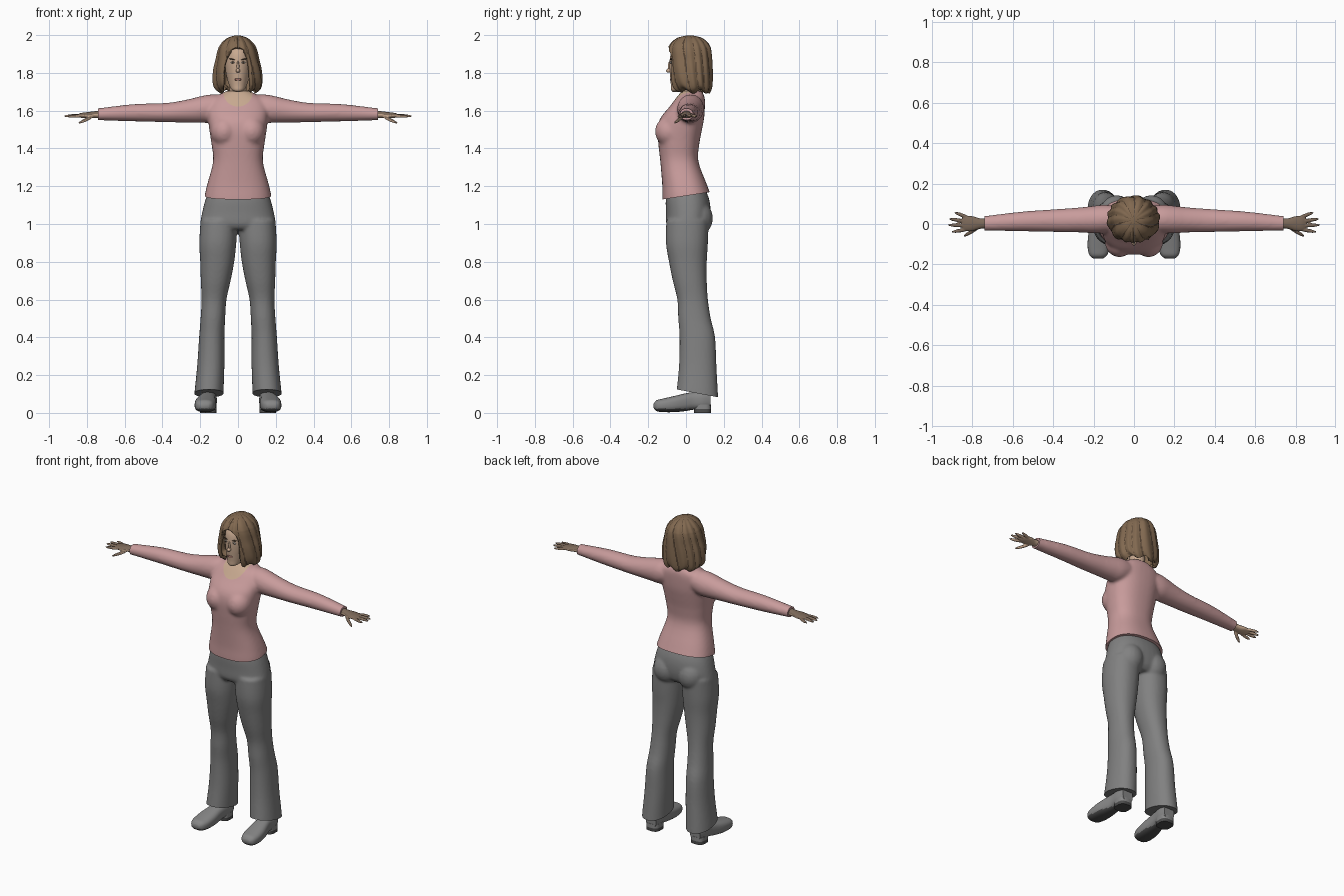
import bpy, bmesh, math
from mathutils import Vector, Matrix

cube = bpy.data.objects.get("Cube")
if cube:
    bpy.data.objects.remove(cube, do_unlink=True)


def material(name, r, g, b):
    m = bpy.data.materials.new(name)
    m.use_nodes = True
    m.diffuse_color = (r, g, b, 1)
    for node in m.node_tree.nodes:
        if node.type == 'BSDF_PRINCIPLED':
            node.inputs["Base Color"].default_value = (r, g, b, 1)
            node.inputs["Roughness"].default_value = 0.8
    return m


PINK = material("sweater pink", .58, .33, .33)
GREY = material("trouser grey", .22, .22, .22)
SHOE = material("shoe grey", .24, .24, .24)
SOLE = material("sole dark grey", .07, .07, .07)
HAIR = material("hair brown", .22, .14, .08)
DARK = material("dark brown", .08, .05, .03)
SKIN = material("skin", .58, .40, .28)
TAN = material("hand back tan", .20, .14, .10)
WHITE = material("eye white", .65, .62, .58)
LIP = material("lip", .36, .17, .14)


def spline(rows, steps=4):
    """Catmull-Rom interpolation through the rows."""
    out = []
    for i in range(len(rows) - 1):
        a, b, c, d = (rows[max(0, min(len(rows) - 1, i + k))] for k in (-1, 0, 1, 2))
        for s in range(steps):
            t = s / steps
            out.append([q + .5 * t * (r - p + t * (2*p - 5*q + 4*r - s4 + t * (3*(q - r) + s4 - p)))
                        for p, q, r, s4 in zip(a, b, c, d)])
    return out + [list(rows[-1])]


def loft(bm, rows, axis='z', power=2.0, side=1, n=36):
    """Closed skin over rows of (position, radius a, radius b, centre a, centre b)."""
    rings = []
    for t, ra, rb, ca, cb in spline(rows):
        ring = []
        for k in range(n):
            c, s = math.cos(k * math.tau / n), math.sin(k * math.tau / n)
            a = ca + ra * math.copysign(abs(c) ** (2 / power), c)
            b = cb + rb * math.copysign(abs(s) ** (2 / power), s)
            x, y, z = {'x': (t, a, b), 'y': (a, t, b), 'z': (a, b, t)}[axis]
            ring.append(bm.verts.new((side * x, y, z)))
        rings.append(ring)
    for lo, hi in zip(rings, rings[1:]):
        for k in range(n):
            bm.faces.new((lo[k], lo[(k + 1) % n], hi[(k + 1) % n], hi[k]))
    bm.faces.new(rings[0][::-1])
    bm.faces.new(rings[-1])
    bmesh.ops.recalc_face_normals(bm, faces=bm.faces[:])


def blob(bm, centre, radii, direction=(1, 0, 0)):
    """Ellipsoid whose first radius runs along the direction."""
    turn = Vector(direction).to_track_quat('X', 'Z').to_matrix().to_4x4()
    m = Matrix.Translation(centre) @ turn @ Matrix.Diagonal((*radii, 1))
    bmesh.ops.create_uvsphere(bm, u_segments=20, v_segments=12, radius=1, matrix=m)


def fuse(bm, voxel, rounds):
    """Merge overlapping volumes into one soft skin."""
    me = bpy.data.meshes.new("fuse")
    bm.to_mesh(me)
    ob = bpy.data.objects.new("fuse", me)
    bpy.context.collection.objects.link(ob)
    mod = ob.modifiers.new("fuse", 'REMESH')
    mod.mode, mod.voxel_size = 'VOXEL', voxel
    mod = ob.modifiers.new("soften", 'SMOOTH')
    mod.factor, mod.iterations = .5, rounds
    dg = bpy.context.evaluated_depsgraph_get()
    res = bpy.data.meshes.new_from_object(ob.evaluated_get(dg))
    bpy.data.objects.remove(ob, do_unlink=True)
    bm.clear()
    bm.from_mesh(res)
    bpy.data.meshes.remove(res)
    bpy.data.meshes.remove(me)


def trim(bm, co, no):
    """Cut off everything on the normal side and close the cut."""
    bmesh.ops.bisect_plane(bm, geom=bm.verts[:] + bm.edges[:] + bm.faces[:],
                           plane_co=co, plane_no=no, clear_outer=True)
    bmesh.ops.holes_fill(bm, edges=[e for e in bm.edges if e.is_boundary], sides=0)


def build(name, bm, mats, rule=None):
    bm.normal_update()
    for f in bm.faces:
        f.smooth = True
        f.material_index = int(rule(f)) if rule else 0
    me = bpy.data.meshes.new(name)
    bm.to_mesh(me)
    bm.free()
    me.set_sharp_from_angle(angle=math.radians(50))
    for m in mats:
        me.materials.append(m)
    ob = bpy.data.objects.new(name, me)
    bpy.context.collection.objects.link(ob)
    return ob


# Sweater: torso, bust and both sleeves
bm = bmesh.new()
loft(bm, [(1.08, .178, .13, 0, .008), (1.14, .178, .13, 0, .005), (1.21, .163, .118, 0, -.008),
          (1.33, .132, .101, 0, -.035), (1.42, .14, .108, 0, -.038), (1.5, .152, .118, 0, -.033),
          (1.56, .158, .116, 0, -.02), (1.62, .16, .094, 0, .006), (1.66, .14, .079, 0, .021),
          (1.685, .1, .066, 0, .028), (1.705, .06, .05, 0, .03)], power=2.4)
for s in (1, -1):
    blob(bm, (s * .072, -.085, 1.49), (.074, .08, .08))
    loft(bm, [(.06, .06, .055, .025, 1.625), (.14, .07, .074, .025, 1.612), (.2, .068, .07, .022, 1.606),
              (.27, .062, .061, .02, 1.598), (.38, .057, .051, .017, 1.59), (.55, .049, .046, .013, 1.589),
              (.74, .037, .032, .003, 1.581), (.79, .034, .029, .002, 1.58)], 'x', side=s)
fuse(bm, .009, 8)
trim(bm, (0, -.125, 1.13), (0, .154, -1))
for s in (1, -1):
    trim(bm, (s * .74, 0, 0), (s, 0, 0))
# Scoop neckline cut cleanly into the mesh
planes = []
for k in range(17):
    a = math.pi * (1 + k / 16)
    c, s = math.cos(a), math.sin(a)
    planes.append((Vector((.078 * c, 0, 1.7 + .078 * s)), Vector((c, 0, s))))


def near_neck(f):
    p = f.calc_center_median()
    return p.z > 1.6 and p.y < .035 and abs(p.x) < .1


for co, no in planes:
    faces = [f for f in bm.faces if near_neck(f)]
    geom = set(faces) | {e for f in faces for e in f.edges} | {v for f in faces for v in f.verts}
    bmesh.ops.bisect_plane(bm, geom=list(geom), plane_co=co, plane_no=no)
build("sweater", bm, [PINK, SKIN], lambda f: near_neck(f) and all(
    (f.calc_center_median() - co).dot(no) < 0 for co, no in planes))

# Trousers: hips, seat and flared legs
bm = bmesh.new()
loft(bm, [(1.2, .145, .095, 0, 0), (1.13, .172, .115, 0, .008), (1.06, .19, .118, 0, .012),
          (1.0, .2, .112, 0, .008), (.97, .196, .09, 0, .005)], power=2.3)
for s in (1, -1):
    blob(bm, (s * .085, .055, 1.03), (.085, .088, .095))
    loft(bm, [(1.02, .098, .112, .1, .008), (.9, .098, .111, .107, .005), (.8, .09, .1, .11, .01),
              (.7, .079, .09, .118, .02), (.6, .066, .081, .127, .035), (.5, .065, .086, .133, .045),
              (.4, .067, .094, .139, .06), (.25, .072, .099, .144, .062), (.1, .077, .11, .154, .059),
              (.04, .078, .112, .156, .059)], side=s, power=2.2)
fuse(bm, .008, 6)
trim(bm, (0, 0, .115), (0, -.19, -1))
build("trousers", bm, [GREY])

# Shoes: rounded upper with a separate heel block
for s, word in ((1, "left"), (-1, "right")):
    bm = bmesh.new()
    loft(bm, [(-.171, .024, .012, .178, .037), (-.155, .043, .029, .177, .038), (-.12, .054, .036, .175, .04),
              (-.06, .056, .043, .171, .047), (0, .048, .047, .165, .057), (.04, .044, .047, .16, .064),
              (.09, .045, .05, .157, .066), (.13, .036, .045, .155, .068)], 'y', 2.6, s)
    loft(bm, [(0, .044, .045, .157, .088), (.02, .044, .045, .157, .088), (.045, .044, .045, .157, .087)],
         'z', 3, s)
    build(word + "_shoe", bm, [SHOE, SOLE], lambda f: f.calc_center_median().z < .022)

# Hands: palm, four fingers and a thumb
fingers = [((.81, .028, 1.575), (.89, .058, 1.57)), ((.82, .011, 1.576), (.918, .026, 1.571)),
           ((.82, -.008, 1.576), (.923, -.005, 1.571)), ((.81, -.024, 1.574), (.905, -.04, 1.568)),
           ((.765, -.015, 1.57), (.845, -.062, 1.533))]
for s, word in ((1, "left"), (-1, "right")):
    bm = bmesh.new()
    loft(bm, [(.71, .025, .022, .003, 1.581), (.76, .026, .018, .002, 1.579), (.8, .037, .016, .002, 1.576),
              (.83, .037, .013, .002, 1.575), (.85, .028, .007, .002, 1.574)], 'x', side=s)
    for a, b in fingers:
        a, b = Vector((s * a[0], a[1], a[2])), Vector((s * b[0], b[1], b[2]))
        blob(bm, (a + b) / 2, ((b - a).length / 2, .0095, .0085), b - a)
    fuse(bm, .004, 2)
    build(word + "_hand", bm, [SKIN, TAN], lambda f: f.normal.z > .15)

# Head, neck and nose
bm = bmesh.new()
loft(bm, [(1.70, .012, .015, 0, -.055), (1.71, .032, .034, 0, -.045), (1.735, .047, .06, 0, -.02),
          (1.77, .058, .08, 0, -.003), (1.81, .066, .088, 0, .002), (1.86, .069, .09, 0, .003),
          (1.91, .066, .087, 0, .01), (1.95, .05, .065, 0, .02)])
loft(bm, [(1.64, .06, .055, 0, .035), (1.68, .049, .05, 0, .032), (1.72, .045, .05, 0, .025),
          (1.77, .045, .05, 0, .025)])
blob(bm, (0, -.09, 1.812), (.012, .016, .011))
blob(bm, (0, -.085, 1.835), (.007, .011, .028))
build("head", bm, [SKIN])

# Face details
whites, darks, lips = bmesh.new(), bmesh.new(), bmesh.new()
for s in (1, -1):
    blob(whites, (s * .028, -.08, 1.855), (.013, .005, .005))
    blob(darks, (s * .028, -.084, 1.855), (.005, .003, .005))
    blob(darks, (s * .03, -.08, 1.872), (.017, .005, .003), (1, 0, s * .2))
blob(lips, (0, -.081, 1.765), (.02, .005, .006))
build("eyes", whites, [WHITE])
build("irises_and_brows", darks, [DARK])
build("lips", lips, [LIP])

# Hair: bob shell, open at the face, with ridged strands
N = 120
rows = spline([(1.70, .095, .088, .038, 48), (1.72, .122, .108, .027, 37), (1.76, .13, .117, .022, 34),
               (1.82, .125, .12, .02, 35), (1.87, .113, .119, .02, 34), (1.905, .106, .117, .02, 28),
               (1.925, .1, .114, .02, 16), (1.94, .094, .109, .02, 1), (1.965, .076, .092, .02, 0),
               (1.987, .048, .06, .02, 0), (1.998, .012, .015, .02, 0)])
bm = bmesh.new()
grid, wave = [], {}
for z, rx, ry, cy, gap in rows:
    gap = math.radians(max(0, gap))
    line = []
    for j in range(N + 1):
        t = gap + (math.tau - 2 * gap) * j / N
        ridge = math.sin(13 * t + 14 * (z - 1.8) + 1.5 * math.sin(3 * t))
        k = 1 + .03 * ridge
        drop = .01 * math.sin(7 * t) * max(0, 1 - (z - 1.7) / .08)
        v = bm.verts.new((rx * k * math.sin(t) - .003, cy - ry * k * math.cos(t), z + drop))
        wave[v] = ridge
        line.append(v)
    grid.append(line)
grooves = []
for lo, hi in zip(grid, grid[1:]):
    for j in range(N):
        f = bm.faces.new((lo[j], lo[j + 1], hi[j + 1], hi[j]))
        if sum(wave[v] for v in f.verts) < -3.6:
            grooves.append(f)
bm.faces.new(grid[-1][:N])
bm.faces.index_update()
dark_ids = {f.index for f in grooves}
hair = build("hair", bm, [HAIR, DARK], lambda f: f.index in dark_ids)
shell = hair.modifiers.new("thickness", 'SOLIDIFY')
shell.thickness, shell.offset = .018, -1
